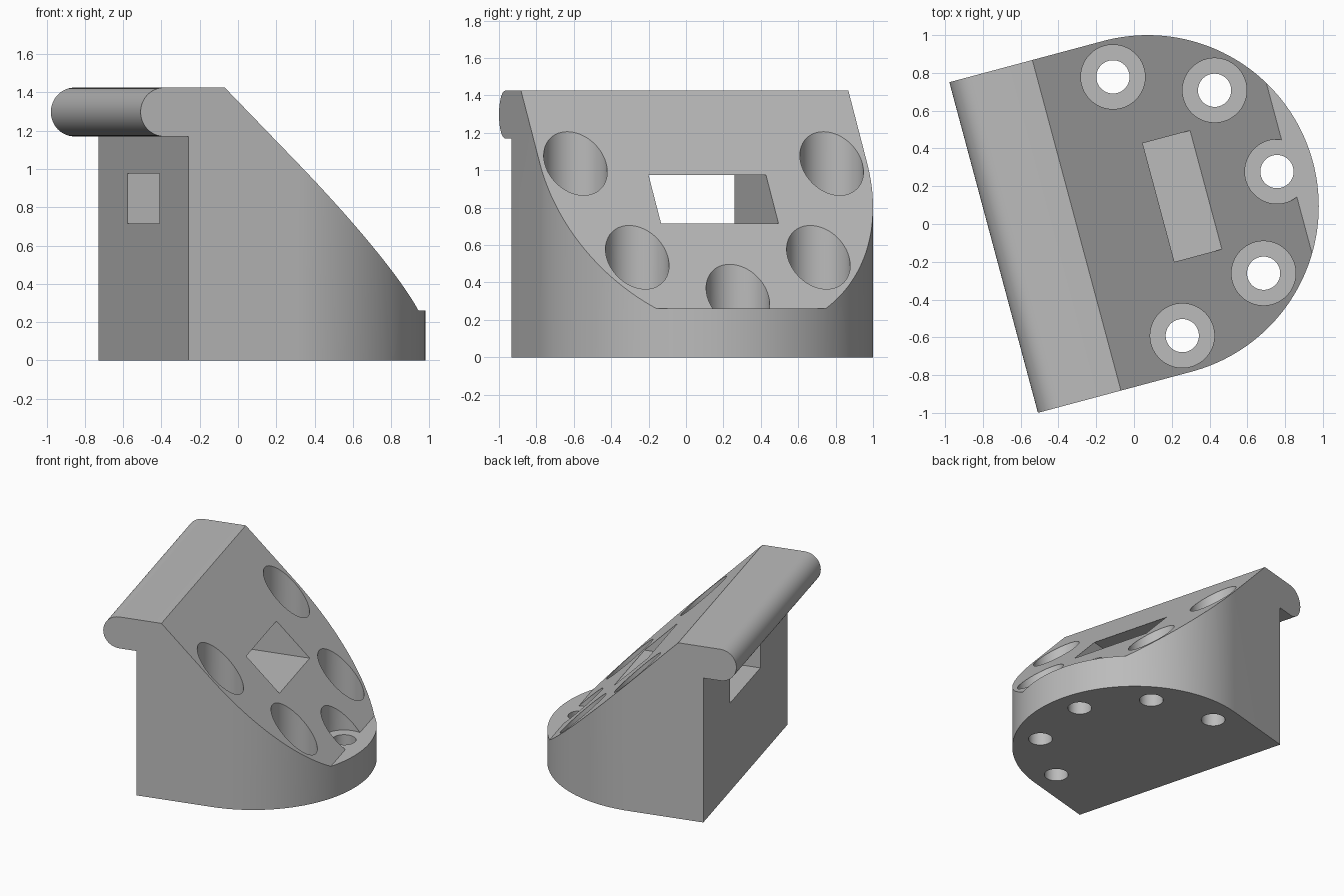
import bpy, bmesh, math
from mathutils import Matrix, Vector

if "Cube" in bpy.data.objects:
    bpy.data.objects.remove(bpy.data.objects["Cube"])

CU, CV, R = 0.094, 0.072, 0.906      # centre of the rounded nose, half width
TURN = Matrix.Rotation(math.radians(15), 4, 'Z')


def prism(name, pts, vec):
    """Extrude a closed 3D outline along vec, turned into the model frame."""
    bm = bmesh.new()
    face = bm.faces.new([bm.verts.new(p) for p in pts])
    ext = bmesh.ops.extrude_face_region(bm, geom=[face])
    moved = [g for g in ext['geom'] if isinstance(g, bmesh.types.BMVert)]
    bmesh.ops.translate(bm, verts=moved, vec=Vector(vec))
    bmesh.ops.recalc_face_normals(bm, faces=bm.faces)
    bm.transform(TURN)
    me = bpy.data.meshes.new(name)
    bm.to_mesh(me)
    bm.free()
    ob = bpy.data.objects.new(name, me)
    bpy.context.collection.objects.link(ob)
    return ob


def arc(cx, cy, r, a0, a1, n):
    return [(cx + r * math.cos(math.radians(a0 + (a1 - a0) * i / n)),
             cy + r * math.sin(math.radians(a0 + (a1 - a0) * i / n))) for i in range(n + 1)]


def cylinder(name, cx, cy, r, z0, z1):
    pts = arc(cx, cy, r, 0, 360, 64)[:-1]
    return prism(name, [(x, y, z0) for x, y in pts], (0, 0, z1 - z0))


def boolean(target, tool, op):
    mod = target.modifiers.new(op, 'BOOLEAN')
    mod.operation, mod.solver, mod.object = op, 'EXACT', tool
    bpy.context.view_layer.objects.active = target
    bpy.ops.object.modifier_apply(modifier=mod.name)
    bpy.data.objects.remove(tool)


# Side profile: base, step, 45 degree slope, rounded rear lip
profile = [(-0.491, 0), (1.2, 0), (1.2, 0.26), (0.87, 0.26), (-0.295, 1.425)]
profile += arc(-0.6225, 1.2975, 0.1275, 90, 270, 32) + [(-0.491, 1.17)]
body = prism("wedge_body", [(u, CV - 1.1, z) for u, z in profile], (0, 2.2, 0))

# Plan outline: straight sides with a half-round nose
plan = [(-0.9, CV - R)] + arc(CU, CV, R, -90, 90, 96) + [(-0.9, CV + R)]
boolean(body, prism("plan_cutter", [(u, v, -0.2) for u, v in plan], (0, 0, 2)), 'INTERSECT')

# Five counterbored screw holes around the nose
for k in range(-2, 3):
    a = math.radians(45 * k)
    x, y = CU + 0.709 * math.cos(a), CV + 0.709 * math.sin(a)
    boolean(body, cylinder("bore_cutter", x, y, 0.17, 0.26, 2), 'DIFFERENCE')
    boolean(body, cylinder("hole_cutter", x, y, 0.088, -0.2, 0.5), 'DIFFERENCE')

# Rectangular slot through from slope to back
slot = [(-1, CV + s * 0.325 + 0.004, z) for s, z in ((-1, 0.715), (1, 0.715), (1, 0.975), (-1, 0.975))]
boolean(body, prism("slot_cutter", slot, (2.2, 0, 0)), 'DIFFERENCE')

mat = bpy.data.materials.new("plain_grey")
mat.diffuse_color = (0.5, 0.5, 0.5, 1)
mat.use_nodes = True
mat.node_tree.nodes["Principled BSDF"].inputs["Base Color"].default_value = mat.diffuse_color
body.data.materials.clear()
body.data.materials.append(mat)
for p in body.data.polygons:
    p.material_index = 0

bpy.ops.object.select_all(action='DESELECT')
body.select_set(True)
bpy.context.view_layer.objects.active = body
bpy.ops.object.shade_smooth_by_angle(angle=math.radians(30))
